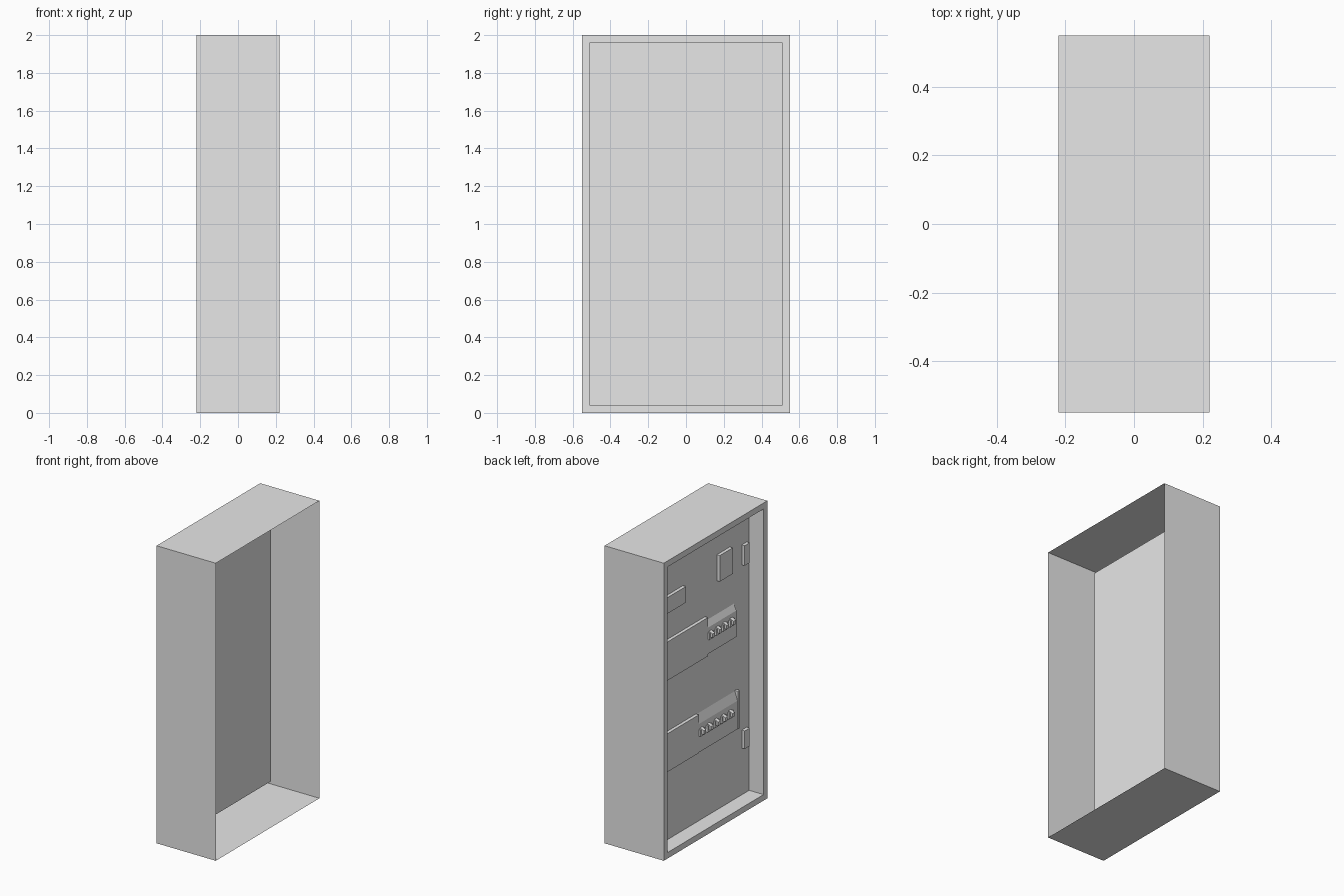
import bpy
import bmesh
from mathutils import Vector

if "Cube" in bpy.data.objects:
    bpy.data.objects.remove(bpy.data.objects["Cube"], do_unlink=True)

grey = bpy.data.materials.new("plain_grey")
grey.use_nodes = True
grey.diffuse_color = (0.8, 0.8, 0.8, 1)
grey.node_tree.nodes["Principled BSDF"].inputs["Base Color"].default_value = (0.8, 0.8, 0.8, 1)

PANEL_X = -0.113   # mounting panel at the back of the recess


def finish(name, bm):
    mesh = bpy.data.meshes.new(name)
    bm.to_mesh(mesh)
    bm.free()
    mesh.materials.append(grey)
    obj = bpy.data.objects.new(name, mesh)
    bpy.context.collection.objects.link(obj)
    return obj


def box_mesh(x, y, z):
    """Box between the (low, high) pairs x, y and z."""
    bm = bmesh.new()
    bmesh.ops.create_cube(bm, size=1)
    for v in bm.verts:
        v.co = Vector([(lo + hi) / 2 + c * (hi - lo)
                       for c, (lo, hi) in zip(v.co, (x, y, z))])
    return bm


def fitting(name, y, z, depth=0.022, base=PANEL_X, slope=0.0):
    """Box on the panel; slope lowers the outer top edge."""
    bm = box_mesh((base - depth, base), y, z)
    for v in bm.verts:
        if v.co.x < base - depth / 2 and v.co.z > sum(z) / 2:
            v.co.z -= slope
    return finish(name, bm)


def toggle_row(name, count, first_y, step, z):
    """Row of small switches, each a collar and a lever."""
    base = PANEL_X - 0.02
    for i in range(count):
        y = first_y - i * step
        fitting(f"{name}_collar_{i + 1}", (y - 0.024, y + 0.024),
                (z - 0.022, z + 0.022), 0.012, base)
        fitting(f"{name}_lever_{i + 1}", (y - 0.012, y + 0.012),
                (z - 0.008, z + 0.03), 0.028, base, 0.012)


# Cabinet shell: open at +x, framed recess at -x
bm = box_mesh((-0.22, 0.22), (-0.55, 0.55), (0, 2))
bm.normal_update()
rear = [f for f in bm.faces if f.normal.x > 0.9]
bmesh.ops.delete(bm, geom=rear, context='FACES_ONLY')
face = next(f for f in bm.faces if f.normal.x < -0.9)
bmesh.ops.inset_region(bm, faces=[face], thickness=0.057)
pushed = bmesh.ops.extrude_discrete_faces(bm, faces=[face])["faces"][0]
bmesh.ops.translate(bm, verts=pushed.verts, vec=(PANEL_X + 0.22, 0, 0))
finish("cabinet_shell", bm)

# Upper fittings and the two latch blocks
fitting("upper_relay", (-0.304, -0.166), (1.58, 1.755))
fitting("upper_meter", (0.193, 0.41), (1.577, 1.685))
for label, low, high in (("upper", 1.586, 1.72), ("lower", 0.354, 0.475)):
    fitting(f"{label}_latch", (-0.484, -0.431), (low, high))

# Upper breaker bank
fitting("upper_breaker_housing", (-0.04, 0.41), (1.127, 1.387))
fitting("upper_switch_tray", (-0.346, -0.04), (1.14, 1.357), 0.02, slope=0.04)
toggle_row("upper_switch", 4, -0.066, 0.074, 1.26)

# Lower breaker bank
fitting("lower_breaker_housing", (0.056, 0.41), (0.513, 0.77))
fitting("lower_switch_tray", (-0.357, 0.056), (0.515, 0.766), 0.02, slope=0.06)
fitting("lower_end_plate", (-0.378, -0.357), (0.515, 0.77))
toggle_row("lower_switch", 5, 0.028, 0.076, 0.645)
